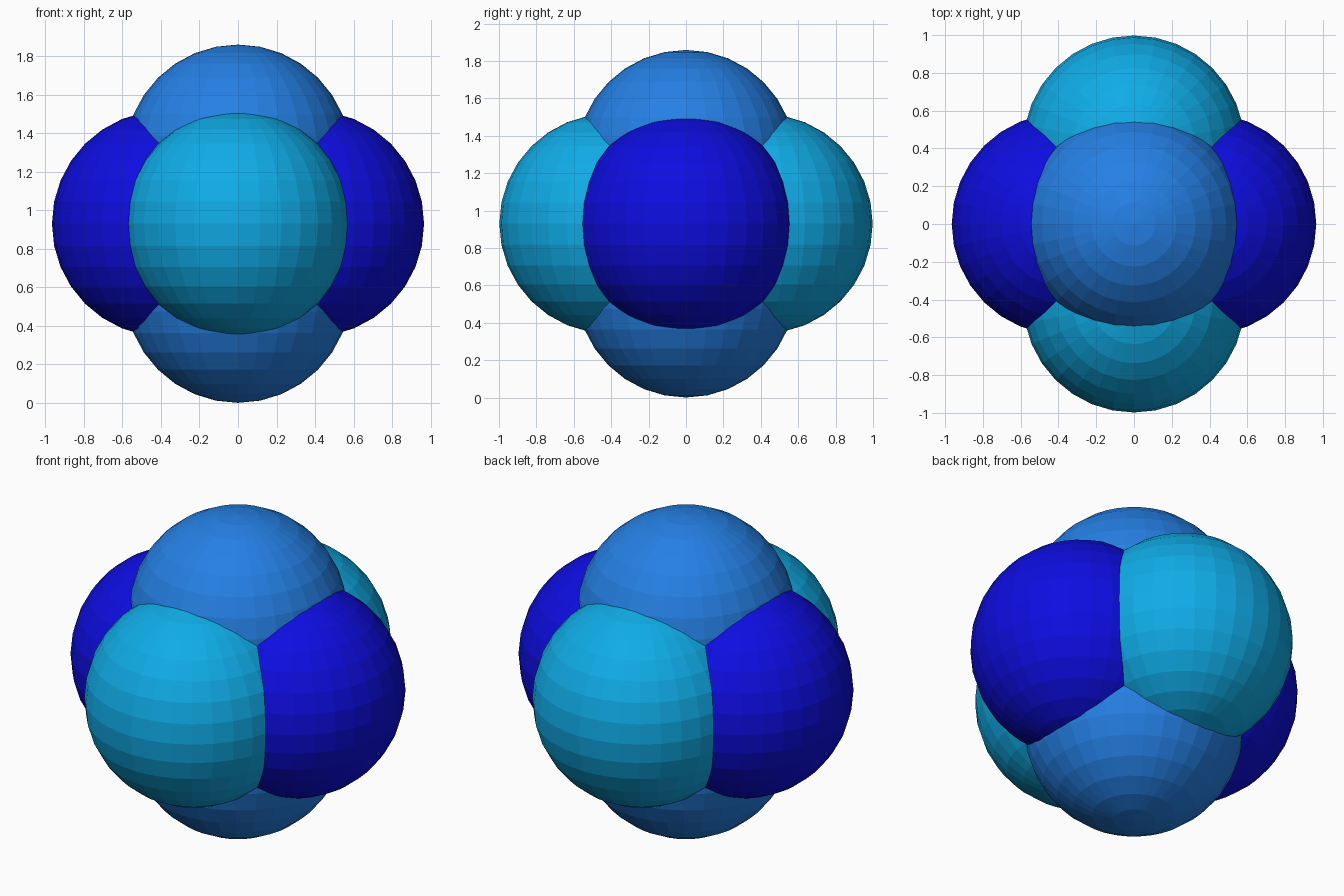
import bpy

if "Cube" in bpy.data.objects:
    bpy.data.objects.remove(bpy.data.objects["Cube"])

RADIUS = 0.587
MID_Z = 0.93


def material(name, rgb):
    mat = bpy.data.materials.new(name)
    mat.diffuse_color = (*rgb, 1.0)
    mat.use_nodes = True
    mat.node_tree.nodes["Principled BSDF"].inputs["Base Color"].default_value = mat.diffuse_color
    return mat


deep_blue = material("deep_blue", (0.004, 0.004, 0.75))
sky_blue = material("sky_blue", (0.018, 0.215, 0.78))
cyan = material("cyan", (0.005, 0.41, 0.8))


def ball(name, offset, mat):
    """Flat-shaded UV sphere placed relative to the cluster centre."""
    x, y, z = offset
    bpy.ops.mesh.primitive_uv_sphere_add(segments=32, ring_count=16, radius=RADIUS,
                                         location=(x, y, MID_Z + z))
    obj = bpy.context.object
    obj.name = name
    obj.data.materials.append(mat)


# One pair of overlapping balls per axis: names, axis, distance from centre, colour
pairs = [
    (("left_ball", "right_ball"), 0, 0.378, deep_blue),
    (("front_ball", "back_ball"), 1, 0.411, cyan),
    (("bottom_ball", "top_ball"), 2, 0.342, sky_blue),
]
for names, axis, distance, mat in pairs:
    for name, sign in zip(names, (-1, 1)):
        offset = [0.0, 0.0, 0.0]
        offset[axis] = sign * distance
        ball(name, offset, mat)
